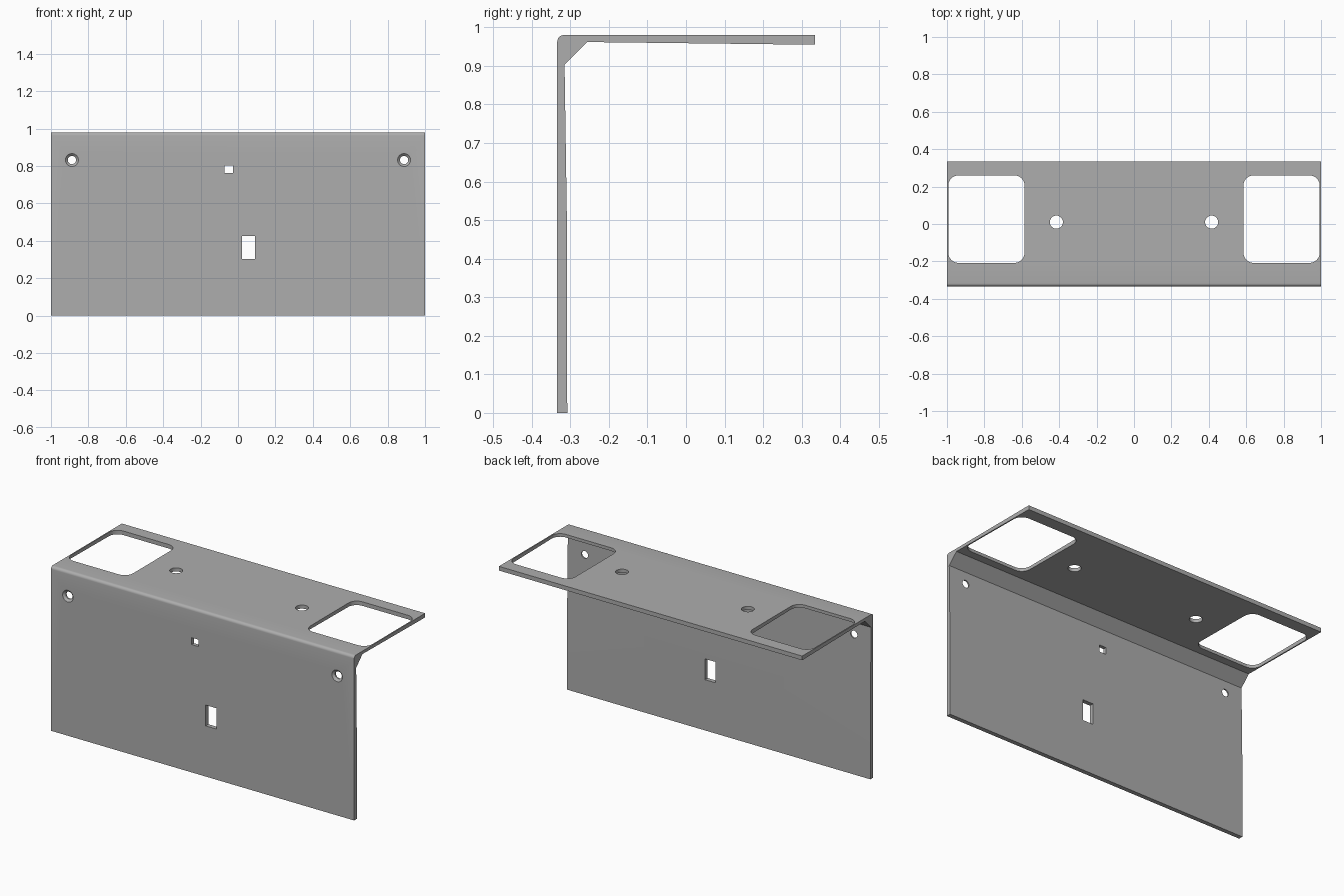
import bpy
import bmesh
from math import pi, sin, cos
from mathutils import Matrix, Vector

cube = bpy.data.objects.get("Cube")
if cube:
    bpy.data.objects.remove(cube, do_unlink=True)

grey = bpy.data.materials.new("plain grey")
grey.use_nodes = True
grey.diffuse_color = (0.42, 0.42, 0.42, 1)
grey.node_tree.nodes["Principled BSDF"].inputs["Base Color"].default_value = (0.42, 0.42, 0.42, 1)


def make_object(name, bm):
    bmesh.ops.recalc_face_normals(bm, faces=bm.faces)
    mesh = bpy.data.meshes.new(name)
    bm.to_mesh(mesh)
    bm.free()
    mesh.materials.append(grey)
    obj = bpy.data.objects.new(name, mesh)
    bpy.context.collection.objects.link(obj)
    return obj


def prism(name, points, offset):
    """Extrude a closed outline along an offset."""
    bm = bmesh.new()
    face = bm.faces.new([bm.verts.new(p) for p in points])
    new = bmesh.ops.extrude_face_region(bm, geom=[face])["geom"]
    bmesh.ops.translate(bm, vec=offset, verts=[v for v in new if isinstance(v, bmesh.types.BMVert)])
    return make_object(name, bm)


def arc(cx, cy, r, start, end, steps):
    return [(cx + r * cos(start + (end - start) * i / steps),
             cy + r * sin(start + (end - start) * i / steps)) for i in range(steps + 1)]


def rounded_rect(x0, x1, y0, y1, r):
    corners = [(x1 - r, y1 - r), (x0 + r, y1 - r), (x0 + r, y0 + r), (x1 - r, y0 + r)]
    return [p for i, (cx, cy) in enumerate(corners)
            for p in arc(cx, cy, r, i * pi / 2, (i + 1) * pi / 2, 8)]


def cone(name, x, y, z, r1, r2, depth, along_y=False):
    bm = bmesh.new()
    turn = Matrix.Rotation(-pi / 2, 4, "X") if along_y else Matrix()
    bmesh.ops.create_cone(bm, cap_ends=True, segments=32, radius1=r1, radius2=r2,
                          depth=depth, matrix=Matrix.Translation((x, y, z)) @ turn)
    return make_object(name, bm)


# Bent plate: wall, rounded outer corner, shelf and chamfered inner corner
profile = [(-0.334, 0)] + arc(-0.317, 0.963, 0.017, pi, pi / 2, 6)
profile += [(0.334, 0.98), (0.334, 0.955), (-0.256, 0.962), (-0.315, 0.903), (-0.309, 0.5), (-0.308, 0)]
bracket = prism("angle_bracket", [(-1, y, z) for y, z in profile], Vector((2, 0, 0)))

cutters = []
# Shelf windows and round shelf holes
for side, sign in (("left", 1), ("right", -1)):
    outline = rounded_rect(0.585, 0.993, -0.208, 0.26, 0.055)
    cutters.append(prism(side + "_window_cutter", [(sign * x, y, 0.9) for x, y in outline], Vector((0, 0, 0.2))))
    cutters.append(cone(side + "_shelf_hole_cutter", sign * 0.415, 0.01, 0.97, 0.035, 0.035, 0.12))
    # Countersunk screw holes in the wall
    cutters.append(cone(side + "_screw_hole_cutter", sign * 0.888, -0.32, 0.832, 0.022, 0.022, 0.1, True))
    cutters.append(cone(side + "_countersink_cutter", sign * 0.888, -0.329, 0.832, 0.038, 0.021, 0.016, True))

# Square and tall rectangular openings in the wall
for name, x0, x1, z0, z1 in (("square_opening_cutter", -0.072, -0.028, 0.762, 0.803),
                             ("tall_opening_cutter", 0.021, 0.091, 0.302, 0.426)):
    outline = [(x0, -0.4, z0), (x1, -0.4, z0), (x1, -0.4, z1), (x0, -0.4, z1)]
    cutters.append(prism(name, outline, Vector((0, 0.2, 0))))

bpy.context.view_layer.objects.active = bracket
for obj in bpy.context.selected_objects:
    obj.select_set(False)
bracket.select_set(True)
for cutter in cutters:
    cut = bracket.modifiers.new(cutter.name, "BOOLEAN")
    cut.operation = "DIFFERENCE"
    cut.solver = "EXACT"
    cut.object = cutter
    bpy.ops.object.modifier_apply(modifier=cut.name)
    bpy.data.objects.remove(cutter, do_unlink=True)

bpy.ops.object.shade_smooth_by_angle(angle=pi / 6)
